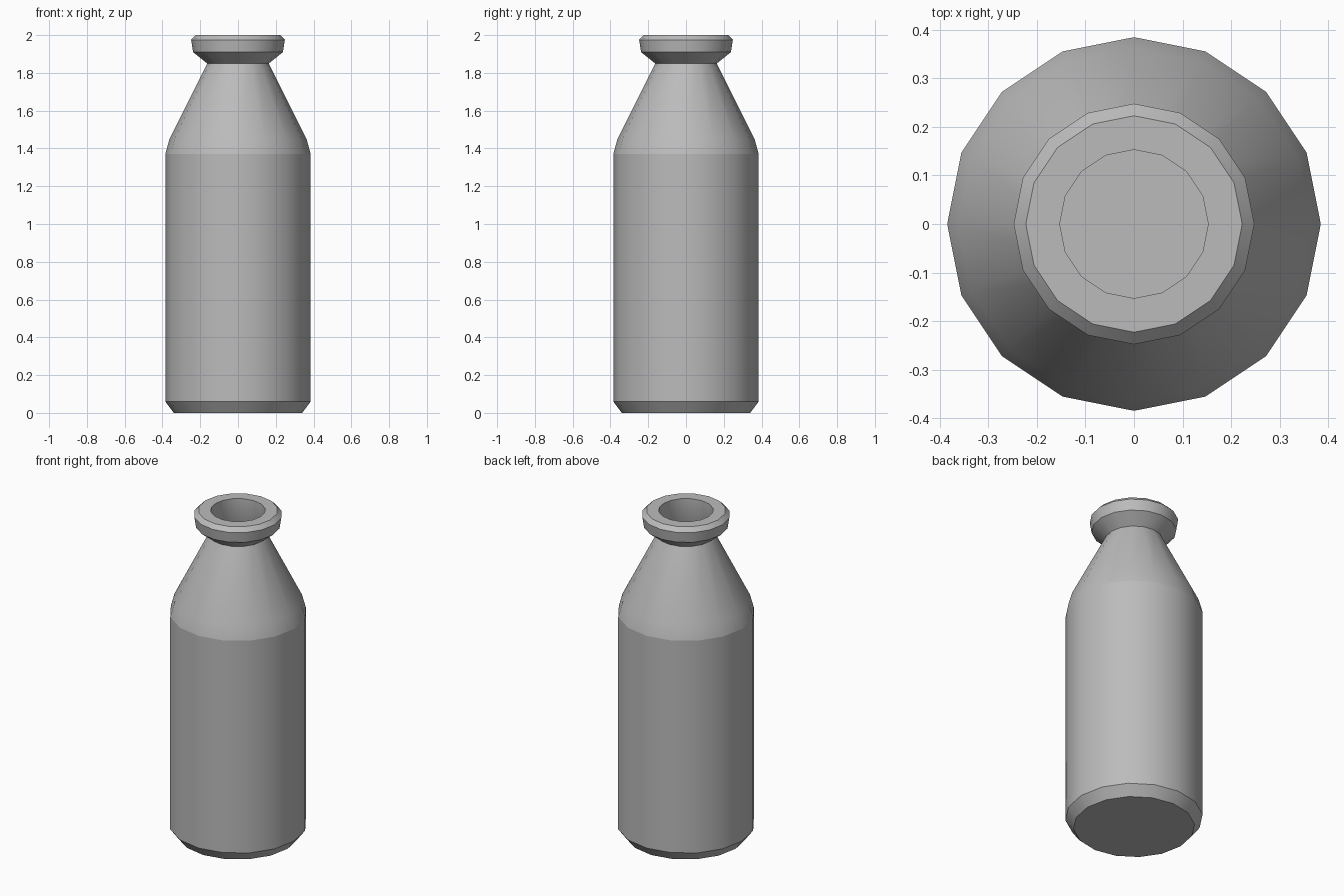
import bpy, bmesh, math

if "Cube" in bpy.data.objects:
    bpy.data.objects.remove(bpy.data.objects["Cube"])

SIDES = 16
SHOULDER_Z = 1.37

# Half cross-section (radius, height): outside from base to lip, then inside down to the floor
PROFILE = [
    (0, 0), (0.34, 0), (0.385, 0.06), (0.385, SHOULDER_Z), (0.363, 1.45),   # body and shoulder
    (0.163, 1.85), (0.238, 1.91), (0.248, 1.975), (0.223, 2.0),       # neck and lip
    (0.153, 2.0), (0.153, 1.85), (0.35, 1.45), (0.372, SHOULDER_Z),   # mouth and inner wall
    (0.372, 0.07), (0.33, 0.02), (0, 0.02),                           # inner floor
]


def lathe(name, profile, sides):
    bm = bmesh.new()
    verts = [bm.verts.new((r, 0, z)) for r, z in profile]
    edges = [bm.edges.new(pair) for pair in zip(verts, verts[1:])]
    bmesh.ops.spin(bm, geom=verts + edges, cent=(0, 0, 0), axis=(0, 0, 1),
                   angle=math.tau, steps=sides, use_merge=False)
    bmesh.ops.remove_doubles(bm, verts=bm.verts, dist=0.0005)
    bmesh.ops.recalc_face_normals(bm, faces=bm.faces)
    mesh = bpy.data.meshes.new(name)
    bm.to_mesh(mesh)
    bm.free()
    obj = bpy.data.objects.new(name, mesh)
    bpy.context.collection.objects.link(obj)
    return obj


# Bottle, smooth around the sides with crisp rims
bottle = lathe("bottle", PROFILE, SIDES)
bpy.context.view_layer.objects.active = bottle
bottle.select_set(True)
bpy.ops.object.shade_smooth_by_angle(angle=math.radians(30))

# Crisp shading break where the body meets the shoulder
mesh = bottle.data
for edge in mesh.edges:
    if all(abs(mesh.vertices[v].co.z - SHOULDER_Z) < 0.001 for v in edge.vertices):
        edge.use_edge_sharp = True

# Darker grey finish
grey = bpy.data.materials.new("grey")
grey.diffuse_color = (0.5, 0.5, 0.5, 1)
grey.use_nodes = True
grey.node_tree.nodes["Principled BSDF"].inputs["Base Color"].default_value = grey.diffuse_color
mesh.materials.append(grey)
